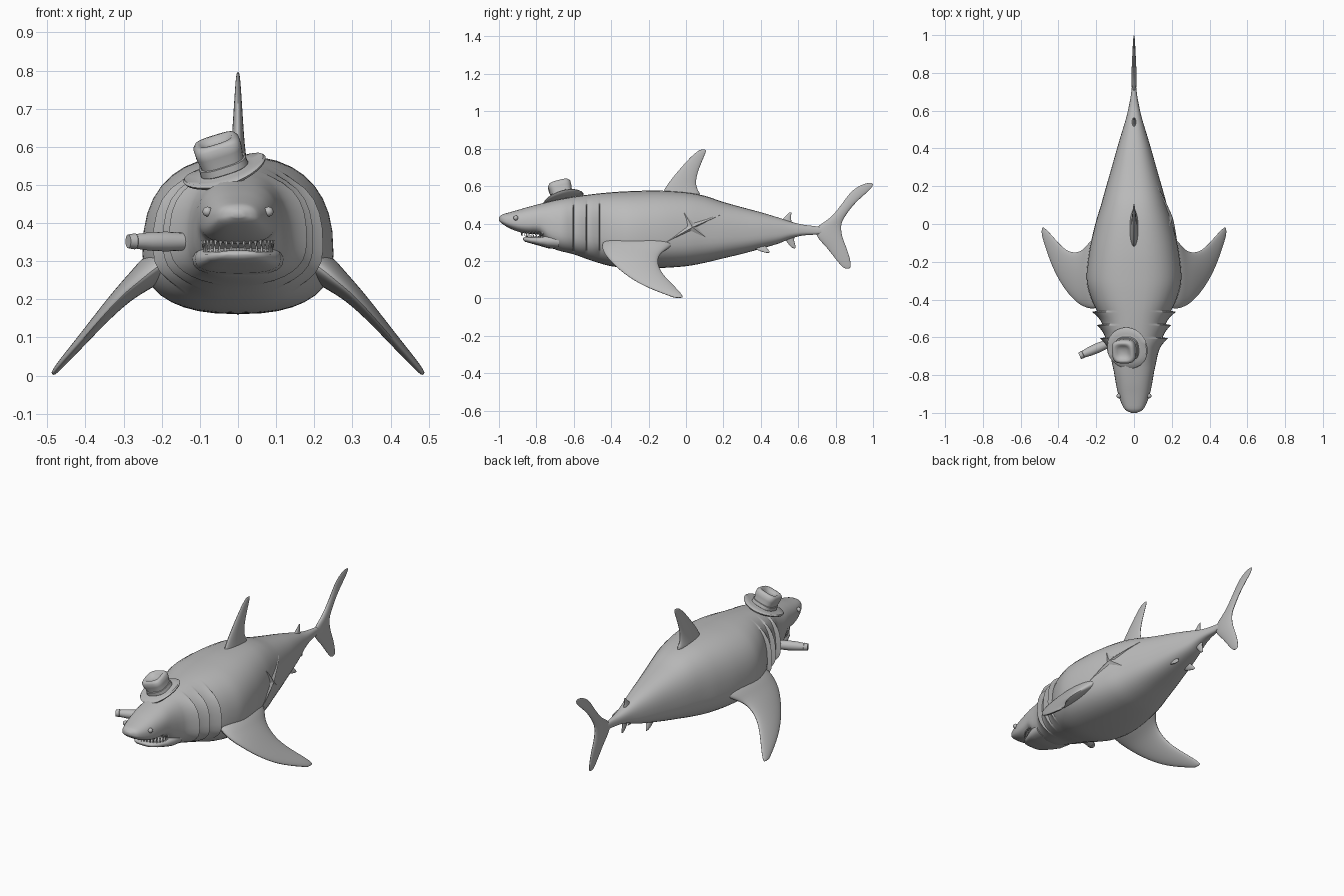
import bpy, bmesh, math
from mathutils import Vector

if "Cube" in bpy.data.objects:
    bpy.data.objects.remove(bpy.data.objects["Cube"])

grey = bpy.data.materials.new("plain grey")
grey.diffuse_color = (0.5, 0.5, 0.5, 1)
grey.use_nodes = True
grey.node_tree.nodes["Principled BSDF"].inputs["Base Color"].default_value = grey.diffuse_color


def finish(name, bm, sub=0, angle=50):
    bmesh.ops.recalc_face_normals(bm, faces=bm.faces)
    me = bpy.data.meshes.new(name)
    bm.to_mesh(me)
    bm.free()
    ob = bpy.data.objects.new(name, me)
    bpy.context.collection.objects.link(ob)
    me.materials.append(grey)
    if sub:
        ob.modifiers.new("smooth", 'SUBSURF').levels = sub
        ob.modifiers["smooth"].render_levels = sub
    bpy.ops.object.select_all(action='DESELECT')
    ob.select_set(True)
    bpy.context.view_layer.objects.active = ob
    bpy.ops.object.shade_smooth_by_angle(angle=math.radians(angle))
    return ob


def loft(name, rings, sub=0, angle=50):
    bm = bmesh.new()
    vs = [[bm.verts.new(p) for p in r] for r in rings]
    n = len(vs[0])
    for a, b in zip(vs, vs[1:]):
        for i in range(n):
            j = (i + 1) % n
            bm.faces.new((a[i], a[j], b[j], b[i]))
    bm.faces.new(vs[0])
    bm.faces.new(vs[-1])
    return finish(name, bm, sub, angle)


def spow(v, e):
    return math.copysign(abs(v) ** e, v)


def fin(name, normal, sections, side=1):
    """Each section: x, z, leading y, trailing y, half thickness."""
    nx, nz = normal
    rings = []
    for x, z, y0, y1, t in sections:
        r = []
        for k in range(12):
            a = math.tau * k / 12
            s = math.sin(a) * t
            r.append((side * (x + nx * s), (y0 + y1) / 2 + (y1 - y0) / 2 * math.cos(a), z + nz * s))
        rings.append(r)
    return loft(name, rings, sub=2, angle=80)


# body stations: y, top, bottom, half width
BODY = [(-1, .432, .415, .014), (-.985, .447, .4, .045), (-.95, .458, .378, .066),
        (-.9, .472, .357, .084), (-.85, .487, .346, .095), (-.78, .505, .338, .107),
        (-.74, .515, .29, .116), (-.7, .525, .262, .124), (-.6, .543, .235, .152),
        (-.5, .557, .2, .178), (-.4, .567, .172, .225), (-.3, .573, .163, .25),
        (-.15, .576, .162, .238), (0, .567, .172, .205), (.1, .548, .19, .175),
        (.2, .515, .214, .147), (.3, .487, .238, .118), (.4, .46, .265, .09),
        (.5, .43, .295, .06), (.56, .41, .32, .042), (.62, .395, .335, .028),
        (.68, .387, .34, .017), (.74, .38, .345, .01)]
MID, EXP = .38, 2.45


def station(y):
    i = max(k for k in range(len(BODY) - 1) if BODY[k][0] <= y + 1e-9)
    a, b = BODY[i], BODY[i + 1]
    p, q = BODY[max(i - 1, 0)], BODY[min(i + 2, len(BODY) - 1)]
    h = b[0] - a[0]
    t = (y - a[0]) / h
    out = []
    for c in (1, 2, 3):
        m0 = (b[c] - p[c]) / (b[0] - p[0]) * h
        m1 = (q[c] - a[c]) / (q[0] - a[0]) * h
        out.append((2*t**3 - 3*t*t + 1) * a[c] + (t**3 - 2*t*t + t) * m0
                   + (3*t*t - 2*t**3) * b[c] + (t**3 - t*t) * m1)
    return out


def gill(y, z):
    """Three overlapping flaps that rise backwards and drop sharply."""
    window = max(0, 1 - ((z - .38) / .145) ** 4)
    for end in (-.605, -.535, -.465):
        t = (y - end + .07) / .07
        if 0 < t <= 1.001:
            return .03 * t * t * window
    return 0


ys = [-1, -.997, -.992, -.985, -.975] + [-.96 + .02 * i for i in range(14)]
ys += [-.69 + .005 * i for i in range(50)] + [-.44 + .02 * i for i in range(60)]
rings = []
for y in ys:
    top, bot, w = station(y)
    zm = bot + (top - bot) * MID
    r = []
    for k in range(36):
        a = math.tau * k / 36
        c, s = spow(math.cos(a), 2 / EXP), spow(math.sin(a), 2 / EXP)
        z = zm + s * (top - zm if s > 0 else zm - bot)
        x = w * c
        r.append((x + math.copysign(gill(y, z), x) * (abs(c) > .25), y, z))
    rings.append(r)
loft("body", rings, angle=55)

# lower jaw: y, top, bottom, half width
rings = []
for y, top, bot, w in [(-.872, .322, .314, .03), (-.862, .328, .303, .055), (-.83, .329, .294, .08),
                       (-.78, .333, .28, .1), (-.74, .345, .268, .113), (-.68, .35, .262, .12)]:
    zm = (top + bot) / 2
    rings.append([(w * spow(math.cos(a), .75), y, zm + (top - bot) / 2 * spow(math.sin(a), .75))
                  for a in [math.tau * k / 20 for k in range(20)]])
loft("lower_jaw", rings, angle=60)

# teeth in two curved rows
bm = bmesh.new()
for row, count, rx, ry, zb, zt in ((0, 19, .093, .115, .356, .333), (1, 17, .088, .09, .324, .345)):
    for i in range(count):
        a = math.pi * (i / (count - 1) - .5)
        base = Vector((rx * math.sin(a), -.765 - ry * math.cos(a), zb))
        t = Vector((math.cos(a), math.sin(a), 0)) * .007
        n = Vector((math.sin(a), -math.cos(a), 0)) * .004
        b = [bm.verts.new(base + d) for d in (t, n, -t, -n)]
        tip = bm.verts.new(base + Vector((0, 0, zt - zb)))
        bm.faces.new(b)
        for k in range(4):
            bm.faces.new((b[k], b[(k + 1) % 4], tip))
finish("teeth", bm, angle=20)

# eyes
for side, tag in ((-1, "left"), (1, "right")):
    bm = bmesh.new()
    bmesh.ops.create_uvsphere(bm, u_segments=16, v_segments=10, radius=.013)
    bmesh.ops.translate(bm, verts=bm.verts, vec=(side * .08, -.91, .43))
    finish(tag + "_eye", bm, angle=60)

    # paired fins
    fin(tag + "_pectoral_fin", (.77, .64), [
        (.14, .33, -.44, -.02, .05), (.215, .285, -.46, -.06, .045), (.255, .25, -.45, -.12, .036),
        (.3, .215, -.425, -.15, .026), (.36, .15, -.36, -.14, .019), (.42, .08, -.26, -.075, .014),
        (.46, .035, -.15, -.03, .011), (.481, .01, -.08, -.015, .008), (.487, .003, -.06, -.018, .004)], side)
    fin(tag + "_pelvic_fin", (.8, .6), [
        (.03, .30, .31, .41, .012), (.045, .275, .34, .43, .01),
        (.055, .255, .39, .445, .006), (.06, .243, .425, .452, .003)], side)

# fins on the centre line
fin("dorsal_fin", (1, 0), [
    (0, .54, -.14, .1, .028), (0, .575, -.125, .065, .022), (0, .62, -.095, .053, .017),
    (0, .68, -.045, .066, .013), (0, .74, .008, .09, .009), (0, .78, .05, .107, .006),
    (0, .797, .08, .108, .003)])
fin("tail_fin", (1, 0), [
    (0, .158, .848, .878, .003), (0, .175, .828, .884, .006), (0, .22, .79, .877, .009),
    (0, .28, .745, .857, .012), (0, .33, .69, .836, .015), (0, .385, .69, .83, .015),
    (0, .42, .765, .838, .014), (0, .5, .83, .893, .011), (0, .56, .87, .962, .008),
    (0, .595, .91, 1.0, .006), (0, .618, .965, 1.003, .003)])
fin("second_dorsal_fin", (1, 0), [
    (0, .39, .48, .575, .016), (0, .425, .515, .56, .009), (0, .445, .54, .562, .005),
    (0, .461, .552, .566, .002)])
fin("anal_fin", (1, 0), [
    (0, .345, .5, .59, .014), (0, .315, .53, .575, .01), (0, .285, .55, .586, .006),
    (0, .266, .57, .588, .002)])

# cross shaped scar on the right flank, draped over the body
def flank(y, z, lift):
    top, bot, w = station(y)
    zm = bot + (top - bot) * MID
    h = top - zm if z > zm else zm - bot
    return Vector((w * (1 - min(1, abs(z - zm) / h) ** EXP) ** (1 / EXP) + lift, y, z))


bm = bmesh.new()
cy, cz = .035, .38
star = [(-.115, .295), (.02, .355), (.115, .32), (.065, .385),
        (.22, .462), (.045, .41), (-.015, .467), (.0, .388)]
N = 8
for i in range(8):
    a, b = star[i], star[(i + 1) % 8]
    lines = []
    for (py, pz), edge in ((a, i % 2 == 0), (b, i % 2 == 1)):
        # ridge lines to the tips stay raised, valley points sink in
        lines.append([bm.verts.new(flank(cy + (py - cy) * t, cz + (pz - cz) * t,
                      .012 - t * (.013 if edge else .017))) for t in [k / N for k in range(N + 1)]])
    for k in range(N):
        bm.faces.new((lines[0][k], lines[0][k + 1], lines[1][k + 1], lines[1][k]))
bmesh.ops.remove_doubles(bm, verts=bm.verts, dist=.0002)
finish("flank_scar", bm, angle=20)

# tilted hat with a pinched crown: radius, height, squareness
up = Vector((-.29, -.26, .92)).normalized()
ax = Vector((0, 1, 0)).cross(up).normalized()
ay = up.cross(ax)
origin = Vector((-.033, -.657, .532))


def hat_ring(r, h, e, wave=0):
    out = []
    for k in range(32):
        a = math.tau * k / 32
        c, s = spow(math.cos(a), 2 / e), spow(math.sin(a), 2 / e)
        out.append(origin + ax * r * c + ay * r * s + up * (h + wave * math.cos(2 * a)))
    return out


loft("hat", [hat_ring(.05, -.01, 2), hat_ring(.085, -.006, 2), hat_ring(.11, -.002, 2, .006),
             hat_ring(.113, .004, 2, .006), hat_ring(.108, .009, 2, .006), hat_ring(.08, .006, 2.2),
             hat_ring(.062, .01, 2.6), hat_ring(.058, .035, 3), hat_ring(.062, .06, 3.4),
             hat_ring(.062, .082, 3.6), hat_ring(.054, .092, 3.4), hat_ring(.044, .093, 3),
             hat_ring(.034, .082, 2.6), hat_ring(.015, .074, 2)], angle=60)
loft("hat_band", [hat_ring(.062, .01, 2.7), hat_ring(.065, .012, 2.7),
                  hat_ring(.063, .03, 3), hat_ring(.057, .032, 3)], angle=40)

# cigar at the side of the mouth
p0, p1 = Vector((-.09, -.612, .351)), Vector((-.288, -.698, .352))
d = (p1 - p0).normalized()
u = d.cross(Vector((0, 0, 1))).normalized()
v = u.cross(d)
loft("cigar", [[p0.lerp(p1, t) + (u * math.cos(a) + v * math.sin(a)) * r
                for a in [math.tau * k / 16 for k in range(16)]]
               for t, r in ((0, .02), (.25, .023), (.5, .026), (.72, .024), (.9, .019),
                            (.91, .021), (1, .018))], angle=40)
